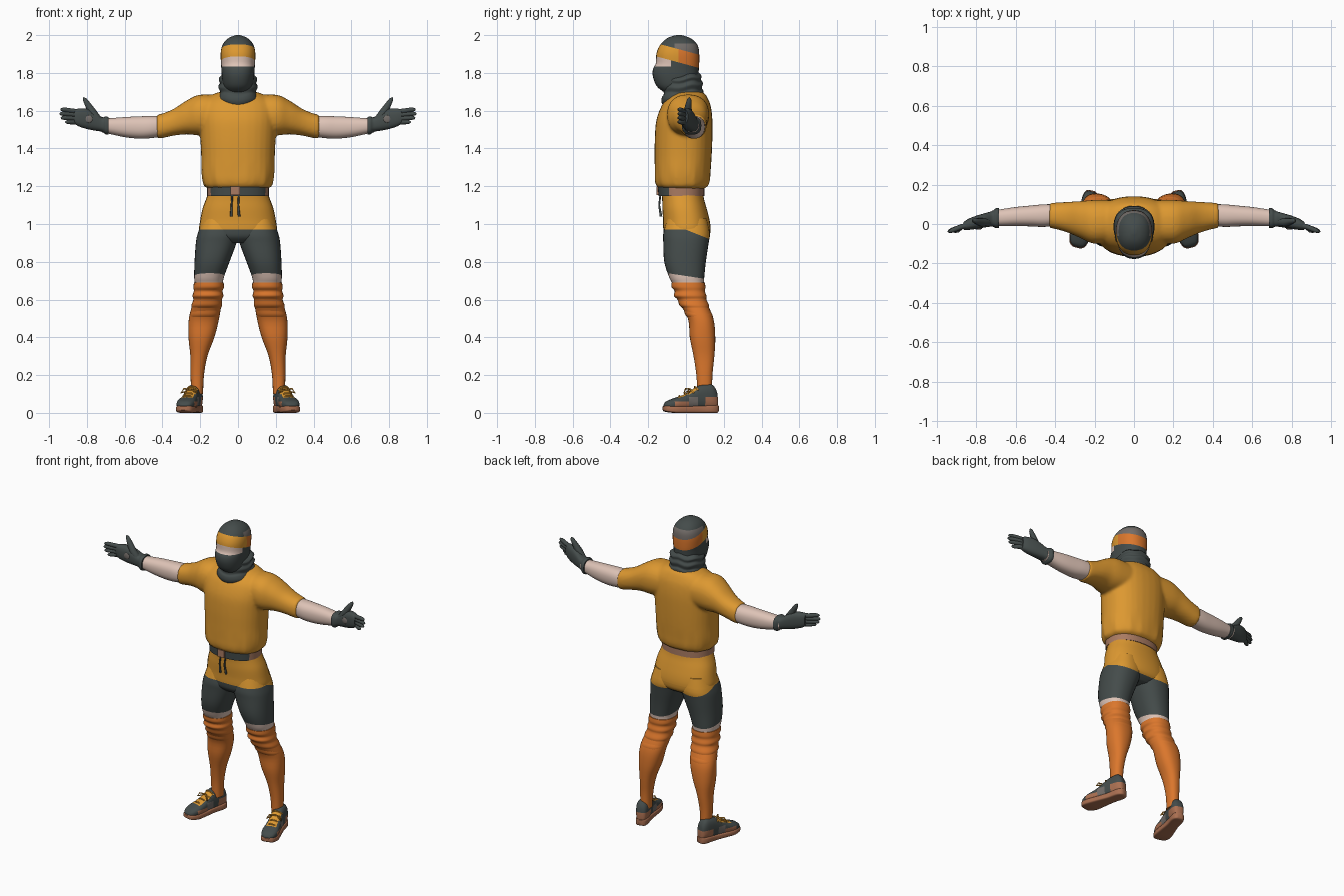
import bpy, bmesh
from math import sin, cos, pi, atan2, copysign, radians
from mathutils import Matrix, Vector

cube = bpy.data.objects.get("Cube")
if cube:
    bpy.data.objects.remove(cube)


def material(name, hex_code):
    rgb = [(int(hex_code[i:i + 2], 16) / 255) ** 2.2 for i in (0, 2, 4)] + [1]
    m = bpy.data.materials.new(name)
    m.use_nodes = True
    m.diffuse_color = rgb
    m.node_tree.nodes["Principled BSDF"].inputs["Base Color"].default_value = rgb
    return m


amber = material("amber cloth", "DC9734")
orange = material("orange knit", "DA7630")
dark = material("charcoal cloth", "464D4C")
skin = material("skin", "DDC2B5")
grey = material("warm grey", "726C68")
brown = material("brown leather", "A87A62")
rust = material("rust rubber", "A96F52")


def smooth_rings(rings, steps):
    """Catmull-Rom interpolation between the given rings."""
    out = []
    for i in range(len(rings) - 1):
        quad = [rings[max(0, min(len(rings) - 1, i + k))] for k in (-1, 0, 1, 2)]
        for j in range(steps):
            t = j / steps
            out.append([b + t / 2 * (c - a + t * (2 * a - 5 * b + 4 * c - d + t * (3 * (b - c) + d - a)))
                        for a, b, c, d in zip(*quad)])
    return out + [rings[-1]]


def loft(bm, rings, axis="z", power=2.3, sides=32, steps=4, sx=1):
    """Skin closed rings given as position, low/high, low/high of the other two axes."""
    loops = []
    for p, a0, a1, b0, b1 in smooth_rings(rings, steps):
        loop = []
        for k in range(sides):
            c, s = cos(2 * pi * k / sides), sin(2 * pi * k / sides)
            a = (a0 + a1) / 2 + (a1 - a0) / 2 * copysign(abs(c) ** (2 / power), c)
            b = (b0 + b1) / 2 + (b1 - b0) / 2 * copysign(abs(s) ** (2 / power), s)
            x, y, z = {"z": (a, b, p), "x": (p, a, b), "y": (a, p, b)}[axis]
            loop.append(bm.verts.new((x * sx, y, z)))
        loops.append(loop)
    for lo, hi in zip(loops, loops[1:]):
        for k in range(sides):
            n = (k + 1) % sides
            bm.faces.new((lo[k], lo[n], hi[n], hi[k]))
    bm.faces.new(loops[0])
    bm.faces.new(loops[-1])
    return bm


def finish(name, bm, mats, rule=None, cuts=(), xf=Matrix(), sharp=50):
    for co, no in cuts:
        bmesh.ops.bisect_plane(bm, geom=bm.verts[:] + bm.edges[:] + bm.faces[:],
                               plane_co=co, plane_no=no)
    bmesh.ops.recalc_face_normals(bm, faces=bm.faces)
    bm.normal_update()
    for f in bm.faces:
        f.smooth = True
        if rule:
            f.material_index = mats.index(rule(f.calc_center_median(), f.normal))
    bm.transform(xf)
    bmesh.ops.recalc_face_normals(bm, faces=bm.faces)
    mesh = bpy.data.meshes.new(name)
    bm.to_mesh(mesh)
    bm.free()
    for m in mats:
        mesh.materials.append(m)
    mesh.set_sharp_from_angle(angle=radians(sharp))
    ob = bpy.data.objects.new(name, mesh)
    bpy.context.collection.objects.link(ob)
    return ob


def tube(name, points, radii, mat, xf=Matrix()):
    cu = bpy.data.curves.new(name, "CURVE")
    cu.dimensions, cu.bevel_depth, cu.bevel_resolution, cu.use_fill_caps = "3D", 1, 3, True
    sp = cu.splines.new("POLY")
    sp.points.add(len(points) - 1)
    for pt, co, r in zip(sp.points, points, radii):
        pt.co, pt.radius = (*(xf @ Vector(co)), 1), r
    sp.use_smooth = True
    cu.materials.append(mat)
    bpy.context.collection.objects.link(bpy.data.objects.new(name, cu))


def sym(rows):
    return [(z, -w, w, y0, y1) for z, w, y0, y1 in rows]


# Head with wrapped band, eye opening and mask
def head_colour(c, n):
    band = c.z + .27 * c.y
    if band > 1.915:
        return grey if c.y > -.06 and c.z < 1.955 else dark
    if band > 1.845:
        return orange if c.y > -.04 else amber
    return skin if c.y < -.08 and c.z > 1.835 else dark


slope = (0, .27, 1)
finish("head", loft(bmesh.new(), sym([
    (1.70, .06, -.12, .05), (1.73, .076, -.155, .06), (1.78, .085, -.175, .065), (1.82, .088, -.175, .068),
    (1.85, .09, -.16, .07), (1.9, .092, -.157, .07), (1.94, .085, -.142, .064), (1.97, .067, -.117, .043),
    (1.99, .04, -.087, .01), (2, .01, -.05, -.025)])),
    [dark, grey, orange, amber, skin], head_colour,
    [((0, 0, 1.915), slope), ((0, 0, 1.845), slope), ((0, 0, 1.955), (0, 0, 1)), ((0, 0, 1.835), (0, 0, 1)),
     ((0, -.06, 0), (0, 1, 0)), ((0, -.04, 0), (0, 1, 0)), ((0, -.08, 0), (0, 1, 0))])

# Neck scarf with stacked folds
scarf = loft(bmesh.new(), sym([
    (1.61, .085, -.10, .08), (1.66, .108, -.128, .09), (1.69, .102, -.128, .092), (1.705, .094, -.118, .084),
    (1.73, .104, -.118, .09), (1.75, .094, -.11, .08), (1.77, .102, -.106, .082), (1.79, .08, -.09, .066)]))
for v in scarf.verts:
    v.co.z += .12 * v.co.y + .005 * sin(5 * atan2(v.co.y, v.co.x))
finish("neck_scarf", scarf, [dark])

# Loose shirt, torso and sleeves fused together
shirt = loft(bmesh.new(), sym([
    (1.185, .15, -.13, .09), (1.2, .178, -.155, .115), (1.23, .188, -.165, .126), (1.28, .194, -.166, .13),
    (1.36, .195, -.166, .136), (1.46, .2, -.165, .14), (1.55, .205, -.157, .14), (1.62, .2, -.132, .132),
    (1.66, .175, -.105, .118), (1.69, .125, -.07, .1), (1.7, .09, -.04, .08)]))
for s in (1, -1):
    loft(shirt, [(.08, -.09, .12, 1.48, 1.68), (.2, -.1, .122, 1.47, 1.685), (.27, -.072, .116, 1.475, 1.655),
                 (.34, -.042, .112, 1.468, 1.61), (.4, -.025, .108, 1.455, 1.585), (.43, -.02, .106, 1.452, 1.58)],
         "x", sx=s)
for v in shirt.verts:
    a = atan2(v.co.y, v.co.x)
    k = max(0, 1.34 - v.co.z) / .15
    v.co.xy *= 1 + .022 * k * sin(13 * a + 9 * v.co.z)
shirt_ob = finish("shirt", shirt, [amber])
remesh = shirt_ob.modifiers.new("fuse", "REMESH")
remesh.mode, remesh.voxel_size, remesh.use_smooth_shade = "VOXEL", .009, True
soften = shirt_ob.modifiers.new("soften", "SMOOTH")
soften.factor, soften.iterations = .5, 5


# Shorts share one colour split that drops toward the back
def leg_colour(c, n):
    if c.z > .97 - max(0, .4 * c.y):
        return amber
    if c.z - .15 * c.y * -1 > .725:
        return dark
    return skin if c.z > .683 else orange


split = [((0, 0, .97), (0, 0, 1)), ((0, 0, .97), (0, .4, 1)), ((0, 0, .725), (0, .15, 1)), ((0, 0, .683), (0, 0, 1))]
leg_mats = [amber, dark, skin, orange]
finish("hips", loft(bmesh.new(), sym([
    (1.17, .155, -.13, .09), (1.13, .17, -.126, .096), (1.08, .188, -.125, .11), (1.02, .2, -.121, .125),
    (.97, .206, -.12, .13), (.93, .19, -.112, .12), (.9, .13, -.08, .08)])), leg_mats, leg_colour, split)

# Belt, buckle and drawstrings
finish("belt", loft(bmesh.new(), sym([(1.148, .163, -.146, .097), (1.205, .163, -.15, .097)])), [dark, brown],
       lambda c, n: dark if c.y < -.09 else brown, [((0, -.09, 0), (0, 1, 0))])
buckle = bmesh.new()
bmesh.ops.create_cube(buckle, size=1, matrix=Matrix.Translation((-.015, -.15, 1.176))
                      @ Matrix.Diagonal((.05, .014, .046, 1)))
finish("belt_buckle", buckle, [brown])
for x in (-.03, .005):
    tube("drawstring", [(x, -.135, 1.16), (x - .004, -.142, 1.1), (x * 1.2, -.132, 1.04)], [.005, .005, .007], dark)


def shoe_colour(c, n):
    if n.z > .45 and -.075 < c.y < .03 and abs(c.x) < .03:
        return amber
    if c.z < .06 and -.1 < c.y < -.02 or c.y > .07 and c.z < .085:
        return rust
    return grey if -.02 < c.y < .03 and c.z < .085 else dark


for side, s in (("left", 1), ("right", -1)):
    flip = Matrix.Diagonal((s, 1, 1, 1))
    # Leg: shorts, bare knee and long sock
    finish(side + "_leg", loft(bmesh.new(), [
        (1.03, .02, .185, -.1, .11), (.95, .0, .213, -.12, .126), (.9, .008, .223, -.12, .12),
        (.8, .045, .23, -.115, .105), (.72, .074, .232, -.09, .097), (.68, .08, .229, -.07, .095),
        (.6, .085, .235, -.045, .105), (.5, .1, .26, .01, .145), (.4, .125, .262, .02, .155),
        (.3, .162, .252, .04, .15), (.2, .18, .251, .055, .14), (.1, .185, .248, .06, .138)]),
        leg_mats, leg_colour, split, flip)
    # Bunched sock top
    finish(side + "_sock_cuff", loft(bmesh.new(), [
        (.69, .076, .233, -.078, .1), (.665, .074, .236, -.076, .103), (.645, .082, .234, -.06, .1),
        (.62, .077, .241, -.064, .108), (.6, .085, .236, -.045, .108), (.57, .084, .247, -.035, .122),
        (.55, .092, .246, -.014, .124), (.52, .096, .256, -.004, .14), (.5, .104, .257, .014, .143)]),
        [orange], xf=flip)
    # Shoe, turned outward
    place = flip @ Matrix.Translation((.252, .025, 0)) @ Matrix.Rotation(radians(15), 4, "Z")
    finish(side + "_shoe_sole", loft(bmesh.new(), [
        (-.15, -.018, .018, .014, .034), (-.135, -.04, .04, .006, .038), (-.09, -.052, .052, 0, .036),
        (-.03, -.047, .047, 0, .036), (.05, -.038, .038, 0, .038), (.11, -.039, .039, 0, .042),
        (.14, -.03, .03, 0, .042), (.15, -.015, .015, .006, .04)], "y", 5), [rust], xf=place)
    finish(side + "_shoe_upper", loft(bmesh.new(), [
        (-.146, -.016, .016, .024, .044), (-.13, -.038, .038, .02, .062), (-.09, -.05, .05, .018, .078),
        (-.04, -.046, .046, .018, .095), (.0, -.041, .041, .018, .118), (.04, -.039, .039, .018, .142),
        (.08, -.039, .039, .018, .152), (.115, -.037, .037, .018, .15), (.138, -.028, .028, .02, .12),
        (.146, -.014, .014, .03, .08)], "y", 2.6), [dark, amber, rust, grey], shoe_colour,
        [((0, y, 0), (0, 1, 0)) for y in (-.1, -.075, -.02, .03, .07)]
        + [((0, 0, z), (0, 0, 1)) for z in (.06, .085)], place)
    for y, z in ((-.06, .09), (-.03, .103), (.0, .122), (.025, .138)):
        tube(side + "_lace", [(-.034, y + .008, z - .018), (-.015, y, z), (.015, y - .004, z), (.034, y + .008, z - .018)],
             [.004] * 4, amber, place)
    for d in (-1, 1):
        tube(side + "_lace_bow", [(0, .0, .125), (d * .03, -.02, .128), (d * .045, -.025, .105), (d * .02, -.01, .115)],
             [.004] * 4, amber, place)
    # Bare forearm
    finish(side + "_forearm", loft(bmesh.new(), [
        (.36, 0, .1, 1.47, 1.57), (.45, -.014, .1, 1.456, 1.572), (.52, -.012, .094, 1.452, 1.57),
        (.6, -.01, .086, 1.46, 1.566), (.68, -.01, .074, 1.477, 1.56), (.72, -.008, .068, 1.485, 1.56)], "x"),
        [skin], xf=flip)
    # Glove: cuff, palm, fingers and palm pad
    finish(side + "_glove", loft(bmesh.new(), [
        (.685, -.019, .08, 1.474, 1.566), (.7, -.021, .08, 1.474, 1.57), (.72, -.013, .066, 1.488, 1.566),
        (.76, -.018, .054, 1.495, 1.592), (.8, -.025, .042, 1.503, 1.61), (.84, -.03, .026, 1.516, 1.612),
        (.865, -.029, .01, 1.53, 1.606)], "x", 2.6), [dark], xf=flip)
    for name, z, tip, rise in (("index", 1.598, .94, .008), ("middle", 1.58, .945, .004),
                               ("ring", 1.56, .938, .002), ("little", 1.54, .915, 0)):
        tube(side + "_" + name + "_finger", [(.83, -.004, z - .004), (.875, -.014, z), (tip - .02, -.032, z + rise),
                                             (tip - .005, -.038, z + rise), (tip, -.04, z + rise)],
             [.013, .0135, .012, .008, .002], dark, flip)
    tube(side + "_thumb", [(.74, .01, 1.55), (.77, .008, 1.59), (.797, .014, 1.635), (.812, .017, 1.66),
                           (.818, .018, 1.67)], [.022, .023, .016, .011, .003], dark, flip)
    pad = bmesh.new()
    bmesh.ops.create_uvsphere(pad, u_segments=20, v_segments=8, radius=1,
                              matrix=Matrix.Translation((.79, -.023, 1.556)) @ Matrix.Diagonal((.02, .005, .02, 1)))
    finish(side + "_palm_pad", pad, [grey], xf=flip)
